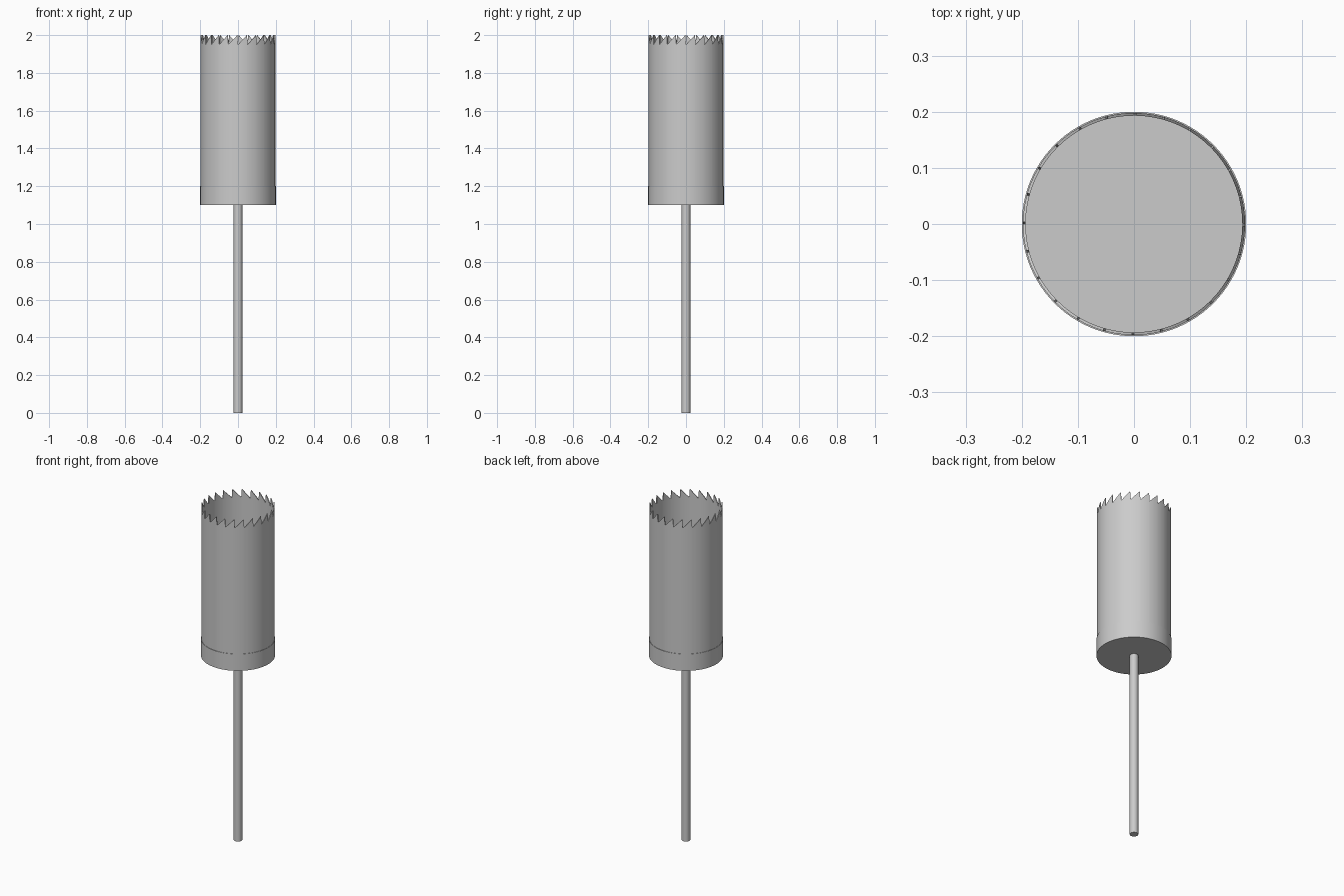
import bpy, bmesh, math

if "Cube" in bpy.data.objects:
    bpy.data.objects.remove(bpy.data.objects["Cube"])

TEETH = 24
OUTER, INNER = 0.198, 0.193
Z_BASE, Z_ROOT, Z_TIP = 1.2, 1.95, 2.0


def smooth(obj):
    bpy.ops.object.select_all(action='DESELECT')
    obj.select_set(True)
    bpy.context.view_layer.objects.active = obj
    bpy.ops.object.shade_smooth_by_angle(angle=math.radians(30))


def cylinder(name, radius, z0, z1, sides):
    bpy.ops.mesh.primitive_cylinder_add(vertices=sides, radius=radius, depth=z1 - z0,
                                        location=(0, 0, (z0 + z1) / 2))
    obj = bpy.context.object
    obj.name = name
    smooth(obj)


# Drive shaft and backing cap
cylinder("shaft", 0.023, 0, 1.1, 32)
cylinder("backing_cap", 0.2, 1.1, 1.2, 96)

# Thin saw tube with a sawtooth rim: long ramp, then a steep cutting edge
profile = [(0.0, 0.0), (0.31, 0.33), (0.62, 0.66), (0.93, 1.0)]
bm = bmesh.new()
columns = []
for t in range(TEETH):
    for frac, h in profile:
        a = 2 * math.pi * (t + frac) / TEETH
        c, s = math.cos(a), math.sin(a)
        top = Z_ROOT + h * (Z_TIP - Z_ROOT)
        columns.append([bm.verts.new((r * c, r * s, z)) for r, z in (
            (OUTER, Z_BASE), (OUTER, Z_ROOT - 0.005), (OUTER, top),
            (INNER, top), (INNER, Z_ROOT - 0.005), (INNER, Z_BASE))])
for i, a in enumerate(columns):
    b = columns[(i + 1) % len(columns)]
    for k in range(6):
        n = (k + 1) % 6
        bm.faces.new((a[k], b[k], b[n], a[n]))
bmesh.ops.recalc_face_normals(bm, faces=bm.faces)
mesh = bpy.data.meshes.new("saw_tube")
bm.to_mesh(mesh)
bm.free()
tube = bpy.data.objects.new("saw_tube", mesh)
bpy.context.collection.objects.link(tube)
smooth(tube)
